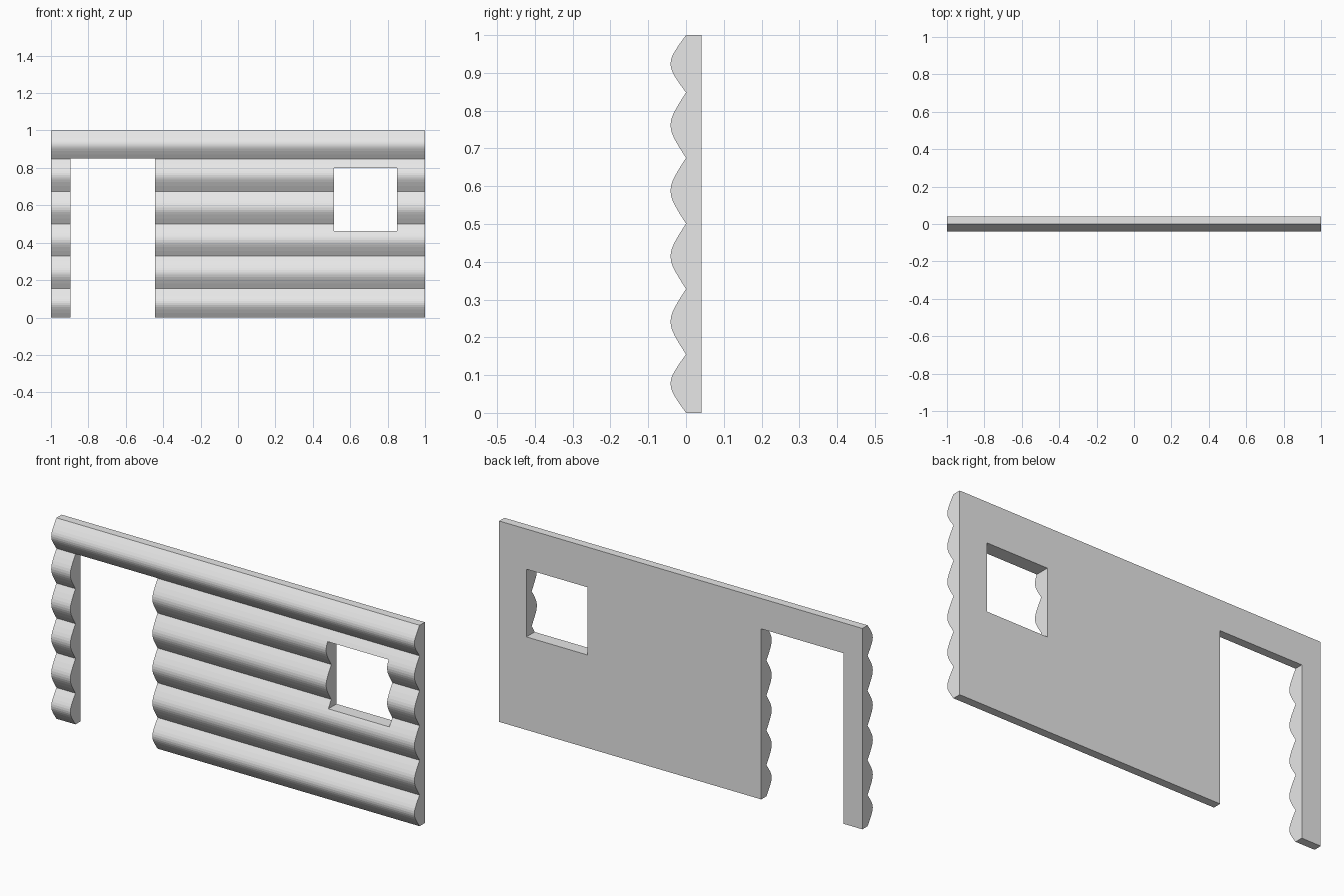
import bpy
import bmesh

cube = bpy.data.objects.get("Cube")
if cube:
    bpy.data.objects.remove(cube, do_unlink=True)

DEPTH = 0.041          # half thickness of the wall
SEAMS = [0.0, 0.155, 0.328, 0.501, 0.675, 0.848, 1.0]
# Rounded log section: position along the log height, bulge
BULGE = [(0, 0), (0.16, 0.43), (0.28, 0.72), (0.36, 0.88), (0.43, 0.97),
         (0.5, 1), (0.57, 0.97), (0.64, 0.88), (0.72, 0.72), (0.84, 0.43)]

timber = bpy.data.materials.new("light_grey")
timber.use_nodes = True
colour = (0.8, 0.8, 0.8, 1)
timber.diffuse_color = colour
timber.node_tree.nodes["Principled BSDF"].inputs["Base Color"].default_value = colour


def extrude_along_x(name, profile, x0, x1):
    """Closed prism from a (y, z) profile."""
    bm = bmesh.new()
    face = bm.faces.new([bm.verts.new((x0, y, z)) for y, z in profile])
    moved = bmesh.ops.extrude_face_region(bm, geom=[face])["geom"]
    verts = [v for v in moved if isinstance(v, bmesh.types.BMVert)]
    bmesh.ops.translate(bm, verts=verts, vec=(x1 - x0, 0, 0))
    bmesh.ops.recalc_face_normals(bm, faces=bm.faces)
    mesh = bpy.data.meshes.new(name)
    bm.to_mesh(mesh)
    bm.free()
    obj = bpy.data.objects.new(name, mesh)
    bpy.context.collection.objects.link(obj)
    mesh.materials.append(timber)
    return obj


def cut_opening(wall, name, x0, x1, z0, z1):
    """Cut a rectangular hole through the wall."""
    box = [(-0.2, z0), (0.2, z0), (0.2, z1), (-0.2, z1)]
    cutter = extrude_along_x(name, box, x0, x1)
    cutter.hide_render = True
    mod = wall.modifiers.new(name, "BOOLEAN")
    mod.operation = "DIFFERENCE"
    mod.solver = "EXACT"
    mod.object = cutter
    bpy.context.view_layer.objects.active = wall
    bpy.ops.object.modifier_apply(modifier=mod.name)
    bpy.data.objects.remove(cutter, do_unlink=True)


# Log wall: flat back, six stacked half logs on the front
profile = [(-DEPTH * b, low + t * (high - low))
           for low, high in zip(SEAMS, SEAMS[1:]) for t, b in BULGE]
profile += [(0, 1), (DEPTH, 1), (DEPTH, 0)]
log_wall = extrude_along_x("log_wall", profile, -1, 1)

# Doorway and window
cut_opening(log_wall, "doorway", -0.895, -0.443, -0.1, 0.849)
cut_opening(log_wall, "window_opening", 0.514, 0.85, 0.463, 0.8)
